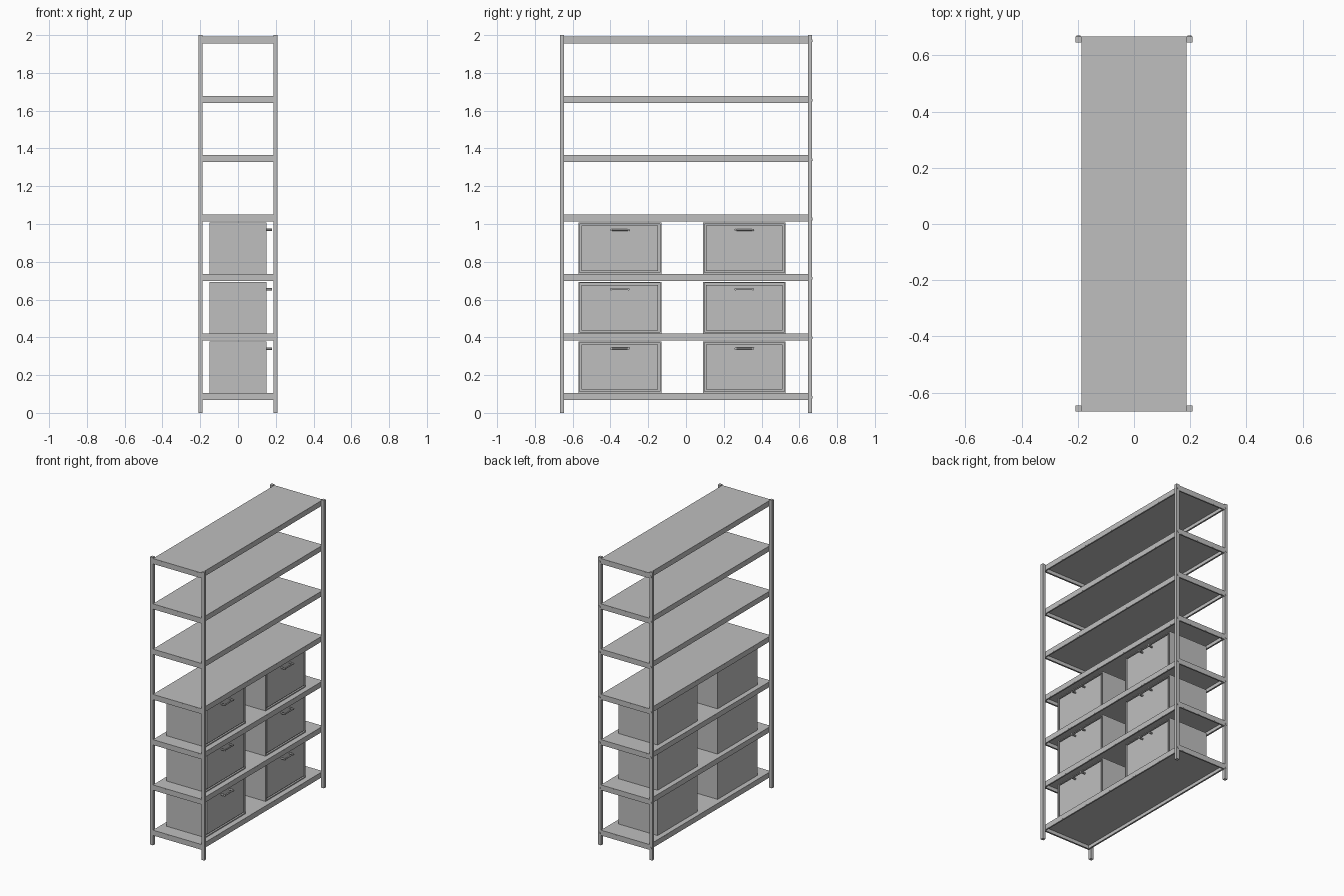
import bpy, bmesh, math
from mathutils import Matrix, Vector

if "Cube" in bpy.data.objects:
    bpy.data.objects.remove(bpy.data.objects["Cube"])

# One painted-metal grey for everything
GREY = (0.52, 0.52, 0.52, 1)
metal = bpy.data.materials.new("plain grey")
metal.use_nodes = True
metal.diffuse_color = GREY
metal.node_tree.nodes["Principled BSDF"].inputs["Base Color"].default_value = GREY

HALF_X, HALF_Y = 0.187, 0.667      # shelf half sizes
OUT_X = 0.208                      # outer face of the posts
POST = 0.021
THICK, LIP, SHEET = 0.037, 0.014, 0.004
TOPS = [0.106 + 0.3145 * i for i in range(7)]


def finish(name, bm):
    bmesh.ops.recalc_face_normals(bm, faces=bm.faces[:])
    mesh = bpy.data.meshes.new(name)
    bm.to_mesh(mesh)
    bm.free()
    mesh.materials.append(metal)
    obj = bpy.data.objects.new(name, mesh)
    bpy.context.collection.objects.link(obj)
    return obj


def add_box(bm, lo, hi):
    lo, hi = Vector(lo), Vector(hi)
    m = Matrix.Translation((lo + hi) / 2) @ Matrix.Diagonal((*(hi - lo), 1))
    return bmesh.ops.create_cube(bm, size=1, matrix=m)["verts"]


def add_rod(bm, centre, axis, radius, length, sides=12):
    turn = Vector((0, 0, 1)).rotation_difference(Vector(axis)).to_matrix().to_4x4()
    bmesh.ops.create_cone(bm, cap_ends=True, segments=sides, radius1=radius, radius2=radius,
                          depth=length, matrix=Matrix.Translation(centre) @ turn)


def facing(bm, direction):
    bm.normal_update()
    return max(bm.faces, key=lambda f: f.normal.dot(Vector(direction)))


def make_shelf(name, top):
    """Folded tray: flat top, side walls and a small lip turned inward underneath."""
    bm = bmesh.new()
    add_box(bm, (-HALF_X, -HALF_Y, top - THICK), (HALF_X, HALF_Y, top))
    under = facing(bm, (0, 0, -1))
    bmesh.ops.inset_region(bm, faces=[under], thickness=LIP)
    # recess the underside up to the sheet, then widen it behind the lip
    for up, widen in ((SHEET, 0), (0, LIP - SHEET), (THICK - 2 * SHEET, 0)):
        face = bmesh.ops.extrude_discrete_faces(bm, faces=[under])["faces"][0]
        for v in face.verts:
            v.co.z += up
            v.co.x += math.copysign(widen, v.co.x)
            v.co.y += math.copysign(widen, v.co.y)
        under = face
    finish(name, bm)


def make_post(name, sx, sy):
    bm = bmesh.new()
    xs = sorted((sx * (OUT_X - POST), sx * OUT_X))
    ys = sorted((sy * (HALF_Y - POST), sy * HALF_Y))
    add_box(bm, (xs[0], ys[0], 0), (xs[1], ys[1], 2))
    finish(name, bm)


def make_drawer_box(name, y0, y1, z0):
    """Cabinet body with a recessed +x front, a separate drawer panel and a handle."""
    x0, x1, z1 = -0.152, 0.15, z0 + 0.273
    bm = bmesh.new()
    add_box(bm, (x0, y0, z0), (x1, y1, z1))
    front = facing(bm, (1, 0, 0))
    bmesh.ops.inset_region(bm, faces=[front], thickness=0.01)
    face = bmesh.ops.extrude_discrete_faces(bm, faces=[front])["faces"][0]
    bmesh.ops.translate(bm, verts=face.verts[:], vec=(-0.012, 0, 0))
    finish(name + "_body", bm)

    bm = bmesh.new()
    gap = 0.017
    add_box(bm, (x1 - 0.012, y0 + gap, z0 + gap), (x1 - 0.001, y1 - gap, z1 - gap))
    finish(name + "_front_panel", bm)

    bm = bmesh.new()
    mid, hz = (y0 + y1) / 2, z0 + 0.234
    add_rod(bm, (0.175, mid, hz), (0, 1, 0), 0.005, 0.1)
    for s in (-1, 1):
        add_rod(bm, (0.164, mid + s * 0.046, hz), (1, 0, 0), 0.006, 0.032)
    handle = finish(name + "_handle", bm)
    for o in bpy.context.selected_objects:
        o.select_set(False)
    bpy.context.view_layer.objects.active = handle
    handle.select_set(True)
    bpy.ops.object.shade_smooth_by_angle()
    handle.select_set(False)


# Shelves
for i, top in enumerate(TOPS):
    make_shelf(f"shelf_{i + 1}", top)

# Corner posts
for sx, side in ((-1, "right"), (1, "left")):
    for sy, end in ((-1, "front"), (1, "back")):
        make_post(f"{end}_{side}_post", sx, sy)

# Bolt heads on the back posts, one per shelf
bm = bmesh.new()
for top in TOPS:
    for sx in (-1, 1):
        add_rod(bm, (sx * (OUT_X - POST / 2), HALF_Y + 0.001, top - 0.023), (0, 1, 0), 0.007, 0.004)
finish("back_bolts", bm)

# Drawer boxes on the three lowest shelves
for i, top in enumerate(TOPS[:3]):
    make_drawer_box(f"front_drawer_{i + 1}", -0.57, -0.13, top)
    make_drawer_box(f"back_drawer_{i + 1}", 0.09, 0.528, top)
